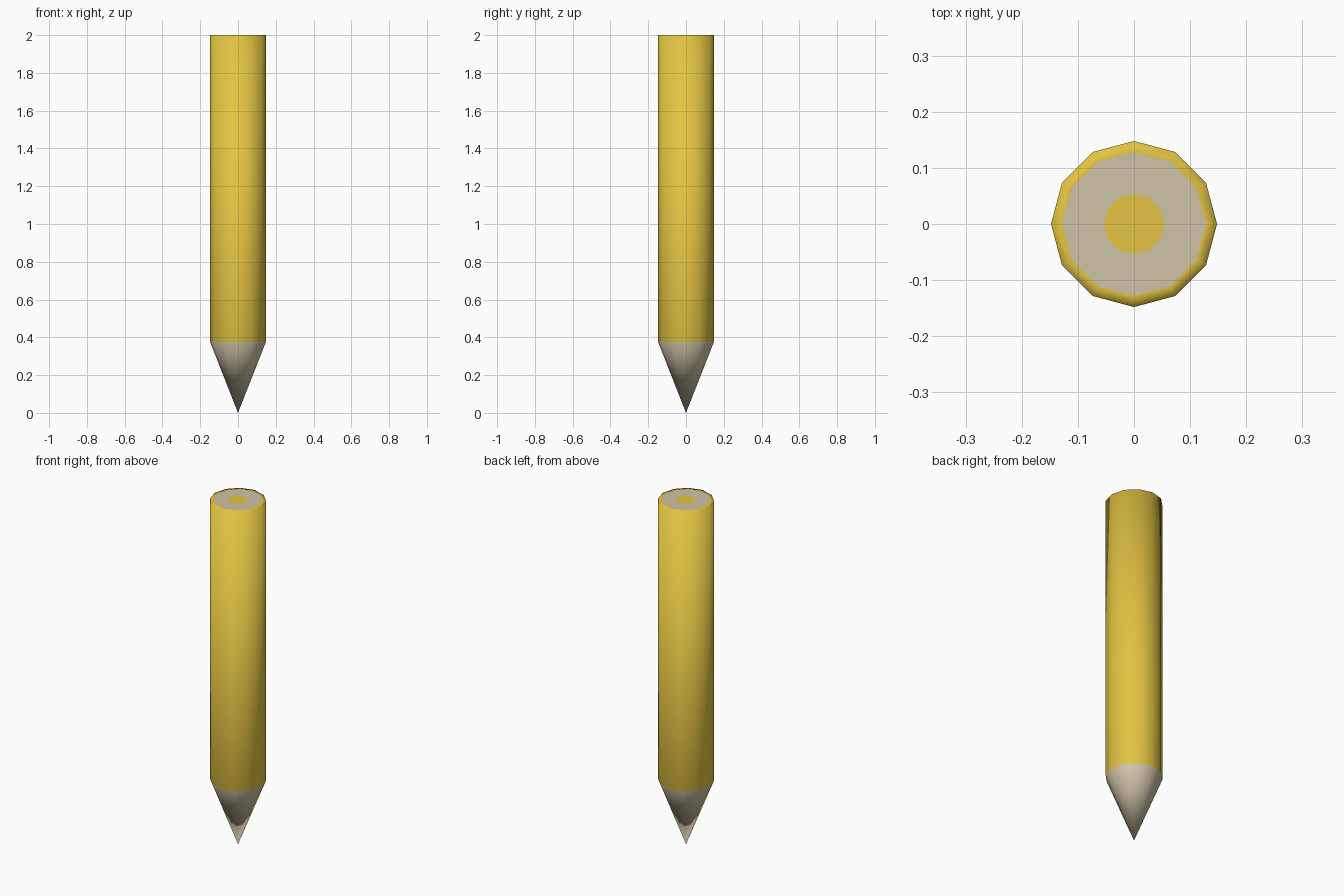
import bpy, bmesh, math

if "Cube" in bpy.data.objects:
    bpy.data.objects.remove(bpy.data.objects["Cube"])

SIDES = 12

def material(name, rgb):
    m = bpy.data.materials.new(name)
    m.diffuse_color = (*rgb, 1.0)
    m.use_nodes = True
    m.node_tree.nodes["Principled BSDF"].inputs["Base Color"].default_value = m.diffuse_color
    return m

yellow = material("yellow", (0.77, 0.55, 0.055))
wood = material("bare wood", (0.62, 0.55, 0.387))

# Profile rings from cone base to core edge: (radius, height)
profile = [(0.148, 0.376), (0.148, 2.0), (0.128, 2.0), (0.054, 2.0)]
band_colours = [0, 0, 1]  # wall, painted rim, wood ring

bm = bmesh.new()
rings = [[bm.verts.new((r * math.cos(2 * math.pi * i / SIDES),
                        r * math.sin(2 * math.pi * i / SIDES), z))
          for i in range(SIDES)] for r, z in profile]

# Wall, rim and wood ring
for a, b, colour in zip(rings, rings[1:], band_colours):
    for i in range(SIDES):
        j = (i + 1) % SIDES
        bm.faces.new((a[i], a[j], b[j], b[i])).material_index = colour

# Core disc on top
bm.faces.new(rings[-1]).material_index = 0

# Sharpened wooden point
tip = bm.verts.new((0, 0, 0))
for i in range(SIDES):
    bm.faces.new((tip, rings[0][(i + 1) % SIDES], rings[0][i])).material_index = 1

# Smooth shading throughout
for f in bm.faces:
    f.smooth = True
bmesh.ops.recalc_face_normals(bm, faces=bm.faces[:])

mesh = bpy.data.meshes.new("pencil")
bm.to_mesh(mesh)
bm.free()
mesh.materials.append(yellow)
mesh.materials.append(wood)
bpy.context.collection.objects.link(bpy.data.objects.new("pencil", mesh))
